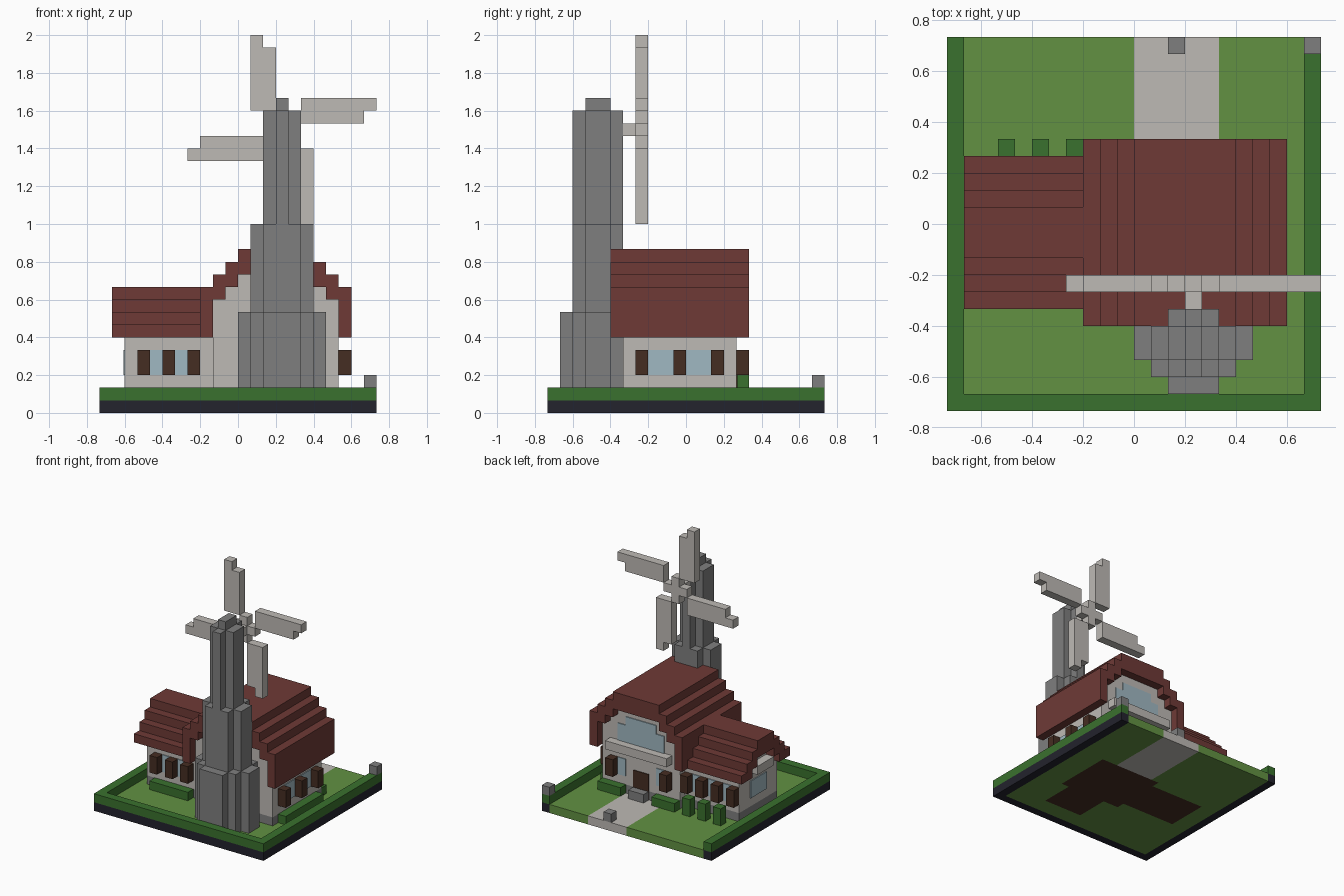
import bpy, bmesh
from mathutils import Vector

default_cube = bpy.data.objects.get("Cube")
if default_cube:
    bpy.data.objects.remove(default_cube, do_unlink=True)

UNIT = 1 / 15              # edge of one building block
CENTRE = Vector((11, 11, 0))


def linear(channel):
    c = channel / 255
    return c / 12.92 if c <= 0.04045 else ((c + 0.055) / 1.055) ** 2.4


def material(name, hex_code):
    mat = bpy.data.materials.new(name)
    colour = [linear(v) for v in bytes.fromhex(hex_code)] + [1]
    mat.diffuse_color = colour
    mat.use_nodes = True
    mat.node_tree.nodes["Principled BSDF"].inputs["Base Color"].default_value = colour
    return mat


PLASTER = material("plaster", "bebab5")
ROOF = material("roof_red", "6e3a36")
GRASS = material("grass_green", "629142")
HEDGE = material("hedge_green", "3a712e")
EDGE = material("dark_edge", "23232d")
STONE = material("stone_grey", "7f7f7f")
WOOD = material("dark_wood", "452d22")
GLASS = material("pale_glass", "a0b8c2")


def finish(name, bm, *mats):
    bmesh.ops.recalc_face_normals(bm, faces=bm.faces)
    for v in bm.verts:
        v.co = (v.co - CENTRE) * UNIT
    mesh = bpy.data.meshes.new(name)
    bm.to_mesh(mesh)
    bm.free()
    for mat in mats:
        mesh.materials.append(mat)
    bpy.context.collection.objects.link(bpy.data.objects.new(name, mesh))


def blocks(name, mat, *spans):
    """One object of boxes, each given as x, y and z ranges in blocks."""
    bm = bmesh.new()
    for span in spans:
        for v in bmesh.ops.create_cube(bm, size=1)["verts"]:
            v.co = Vector([(b if c > 0 else a) for c, (a, b) in zip(v.co, span)])
    finish(name, bm, mat)


def one(a):
    return (a, a + 1)


# Ground: one slab, with lawn, path and house floor chosen by place
def ground_kind(x, y):
    main = 10 < x < 18 and 7 < y < 14
    wing = 3 < x < 11 and 8 < y < 13
    tower = 12 < x < 17 and 3 < y < 8
    if main or wing or tower:
        return 2
    return 1 if 11 < x < 16 and y > 14 else 0


bm = bmesh.new()
bmesh.ops.create_grid(bm, x_segments=20, y_segments=21, size=1)
for v in bm.verts:
    v.co = Vector((11 + v.co.x * 10, 11.5 + v.co.y * 10.5, 0))
top = bmesh.ops.extrude_face_region(bm, geom=bm.faces[:])["geom"]
for v in top:
    if isinstance(v, bmesh.types.BMVert):
        v.co.z = 1
bm.normal_update()
for f in bm.faces:
    c = f.calc_center_median()
    f.material_index = ground_kind(c.x, c.y)
finish("ground", bm, GRASS, PLASTER, WOOD)

# Border on three sides, dark below and hedge above
for name, mat, z in (("border_base", EDGE, one(0)), ("border_hedge", HEDGE, one(1))):
    blocks(name, mat, ((0, 22), one(0), z), (one(0), (1, 22), z), (one(21), (1, 22), z))
blocks("gate_posts", STONE, (one(13), one(21), one(1)), (one(21), one(21), one(2)))

# Main house: stepped gable running front to back
MID = 14
main_steps = ((0, 3, 11), (3, 4, 10), (4, 5, 9))   # inner, outer, wall height


def mirrored_x(inner, outer):
    return ((MID + inner, MID + outer), (MID - outer, MID - inner))


blocks("house_walls", PLASTER,
       *[(x, (6, 15), (2, h)) for a, b, h in main_steps for x in mirrored_x(a, b)])
blocks("house_footing", STONE, ((9, 19), (6, 15), one(1)))
blocks("house_roof", ROOF,
       *[(x, (5, 16), (h, h + 2)) for a, b, h in main_steps for x in mirrored_x(a, b)],
       *[(x, (5, 16), (6, 10)) for x in mirrored_x(5, 6)])

# Side wing: stepped gable running sideways
WING_MID = 10.5
wing_steps = ((0, 1.5, 8), (1.5, 2.5, 7), (2.5, 3.5, 6))


def mirrored_y(inner, outer):
    return ((WING_MID + inner, WING_MID + outer), (WING_MID - outer, WING_MID - inner))


blocks("wing_walls", PLASTER,
       *[((2, 9), y, (2, h)) for a, b, h in wing_steps for y in mirrored_y(a, b)])
blocks("wing_footing", STONE, ((2, 9), (7, 14), one(1)))
blocks("wing_roof", ROOF,
       *[((1, 9), y, (h, h + 2)) for a, b, h in wing_steps for y in mirrored_y(a, b)],
       *[((1, 9), y, one(6)) for y in mirrored_y(3.5, 4.5)])

# Shutters stand one block proud of the walls
LEVEL = (3, 5)
blocks("wing_front_shutters", WOOD, *[(one(x), one(6), LEVEL) for x in (3, 5, 7)])
blocks("wing_back_shutters", WOOD, *[(one(x), one(14), LEVEL) for x in (2, 4, 6, 8)])
blocks("house_side_shutters", WOOD, *[(one(19), one(y), LEVEL) for y in (7, 10, 13)])
blocks("house_back_shutters", WOOD, *[(x, one(15), LEVEL) for x in mirrored_x(3, 4)])

# Window panes and door as thin plates on the walls
T = 0.1
back = (15, 15 + T)
blocks("wing_front_windows", GLASS, *[(one(x), (7 - T, 7), LEVEL) for x in (4, 6)])
blocks("wing_back_windows", GLASS, *[(one(x), (14, 14 + T), LEVEL) for x in (3, 5, 7)])
blocks("wing_end_window", GLASS, ((2 - T, 2), (9, 12), LEVEL))
blocks("house_side_windows", GLASS, *[((19, 19 + T), (y, y + 2), LEVEL) for y in (8, 11)])
blocks("house_back_windows", GLASS, *[(x, back, LEVEL) for x in mirrored_x(2, 3)])
blocks("gable_window", GLASS, ((11, 17), back, (7, 9)), ((12, 16), back, one(9)))
blocks("back_door", WOOD, ((13, 15), back, (1, 4)))

# Ledges, doorstep and planting
blocks("back_ledge", PLASTER, ((10, 18), one(15), one(6)))
blocks("wing_ledge", PLASTER, (one(1), (9, 12), one(6)))
blocks("doorstep", STONE, ((13, 15), one(15), one(1)))
blocks("planters", HEDGE, ((3, 8), one(6), one(1)), (one(19), (7, 14), one(1)),
       *[(x, one(15), one(1)) for x in mirrored_x(2, 5)])
blocks("back_bushes", HEDGE, *[(one(x), one(15), (1, 3)) for x in (3, 5, 7)])

# Tower: rounded tiers, each made of crossing blocks (half width, half depth)
AXIS_X, AXIS_Y = 14.5, 4


def tier(name, bottom, height, halves):
    blocks(name, STONE, *[((AXIS_X - w, AXIS_X + w), (AXIS_Y - d, AXIS_Y + d),
                           (bottom, height)) for w, d in halves])


tier("tower_base", 1, 8, ((3.5, 1), (2.5, 2), (1.5, 3)))
tier("tower_middle", 8, 15, ((2.5, 1), (1.5, 2)))
tier("tower_shaft", 15, 24, ((1.5, 1), (0.5, 2)))
tier("tower_cap", 24, 25, ((0.5, 1),))

# Sails: one stepped blade turned by quarter turns about the hub
HUB_Z = 22.5
SAIL_Y = one(7)
blocks("axle", PLASTER, (one(14), (6, 8), one(22)))
blocks("hub", PLASTER, ((13, 16), SAIL_Y, one(22)), (one(14), SAIL_Y, (21, 24)))


def quarter_turn(u, v, turns):
    for _ in range(turns):
        u, v = v, (-u[1], -u[0])
    return ((AXIS_X + u[0], AXIS_X + u[1]), SAIL_Y, (HUB_Z + v[0], HUB_Z + v[1]))


for turns, side in enumerate(("upper", "left", "lower", "right")):
    blocks(side + "_sail", PLASTER,
           quarter_turn((-1.5, -0.5), (1.5, 6.5), turns),
           quarter_turn((-2.5, -1.5), (1.5, 7.5), turns))
